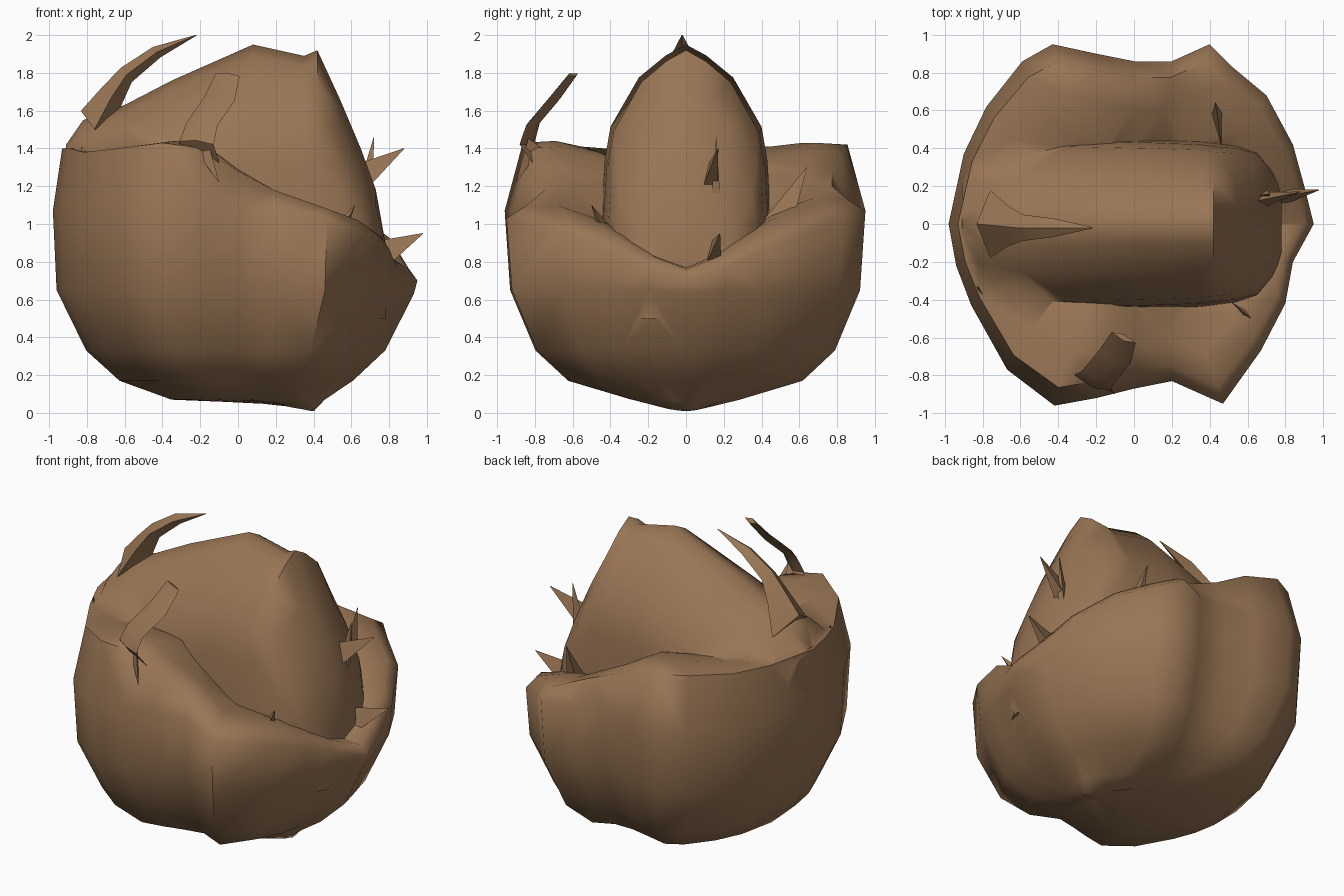
import bpy, bmesh, math
from mathutils import Vector

cube = bpy.data.objects.get("Cube")
if cube:
    bpy.data.objects.remove(cube, do_unlink=True)

brown = bpy.data.materials.new("earthy brown")
brown.use_nodes = True
brown.diffuse_color = (0.32, 0.18, 0.09, 1)
brown.node_tree.nodes["Principled BSDF"].inputs["Base Color"].default_value = (0.32, 0.18, 0.09, 1)


def loft(name, rings):
    """Skin closed rings of equal length and cap both ends."""
    bm = bmesh.new()
    loops = [[bm.verts.new(p) for p in ring] for ring in rings]
    n = len(loops[0])
    for a, b in zip(loops, loops[1:]):
        for i in range(n):
            j = (i + 1) % n
            bm.faces.new((a[i], a[j], b[j], b[i]))
    for cap in (loops[0], loops[-1]):
        mid = bm.verts.new(sum((v.co for v in cap), Vector()) / n)
        for i in range(n):
            bm.faces.new((cap[i], cap[(i + 1) % n], mid))
    bmesh.ops.triangulate(bm, faces=bm.faces[:])
    bmesh.ops.recalc_face_normals(bm, faces=bm.faces[:])
    mesh = bpy.data.meshes.new(name)
    bm.to_mesh(mesh)
    bm.free()
    mesh.materials.append(brown)
    obj = bpy.data.objects.new(name, mesh)
    bpy.context.collection.objects.link(obj)
    return obj


def smooth(obj, degrees):
    bpy.ops.object.select_all(action='DESELECT')
    obj.select_set(True)
    bpy.context.view_layer.objects.active = obj
    bpy.ops.object.shade_smooth_by_angle(angle=math.radians(degrees))


# Husk outline with rim height: low lip at +x, tall lobes towards -x
outline = [(.95, 0, .76), (.9, .2, .83), (.84, .42, .93), (.7, .68, 1.03), (.52, .83, 1.1),
           (.4, .95, 1.13), (.2, .86, 1.2), (0, .86, 1.28), (-.2, .9, 1.38), (-.43, .95, 1.42),
           (-.59, .86, 1.42), (-.78, .62, 1.4), (-.9, .37, 1.4), (-.98, 0, 1.4),
           (-.94, -.22, 1.4), (-.86, -.43, 1.38), (-.67, -.77, 1.4), (-.42, -.96, 1.43),
           (-.2, -.92, 1.4), (0, -.87, 1.28), (.2, -.83, 1.18), (.47, -.95, 1.09),
           (.67, -.67, 1.02), (.8, -.42, .93), (.84, -.2, .83)]


def husk_ring(sx, sy, height, shift=0.0):
    return [(shift + sx * x, sy * y, height(h)) for x, y, h in outline]


husk = loft("husk", [
    husk_ring(.15, .1, lambda h: .01 + .1 * (h - .76) ** 2, .26),
    husk_ring(.42, .3, lambda h: .07, .06),
    husk_ring(.64, .65, lambda h: .17),
    husk_ring(.82, .83, lambda h: .33),
    husk_ring(.98, .97, lambda h: min(.65, h - .13)),
    husk_ring(1.0, 1.0, lambda h: min(1.07, h - .06)),
    husk_ring(.95, .9, lambda h: h),
    husk_ring(.8, .72, lambda h: h + .01),
    husk_ring(.6, .48, lambda h: h - .05),
])

# Ridge: pointed arch running along x; stations are (x, half width, top)
arch = [(1, 0), (1.05, .33), (1, .58), (.93, .7), (.58, .88), (.25, .96), (0, 1)]
arch += [(-w, h) for w, h in reversed(arch[:-1])]
stations = [(-.91, .22, 1.42), (-.82, .36, 1.55), (-.6, .43, 1.63), (-.35, .44, 1.76),
            (.08, .43, 1.95), (.35, .42, 1.89), (.42, .41, 1.92), (.54, .4, 1.66),
            (.65, .37, 1.4), (.73, .28, 1.18), (.78, .2, .9)]


def ridge_ring(x, width, top):
    base = .5 + max(0, -x - .5)
    return [(x, width * u, base + (top - base) * v) for u, v in arch]


ridge = loft("ridge", [ridge_ring(*s) for s in stations])
union = husk.modifiers.new("join ridge", 'BOOLEAN')
union.operation = 'UNION'
union.solver = 'EXACT'
union.object = ridge
bpy.context.view_layer.objects.active = husk
bpy.ops.object.modifier_apply(modifier=union.name)
bpy.data.objects.remove(ridge, do_unlink=True)
husk.name = "seed_body"
smooth(husk, 65)


# Curled horns: flat strips swept along a path of (centre, half width)
def horn(name, path, across, thick):
    rings = []
    for centre, w in path:
        c, s, t = Vector(centre), Vector(across).normalized() * w, Vector(thick) * w
        rings.append([c + s, c + t, c - s, c - t])
    smooth(loft(name, rings), 40)


horn("crown_horn", [((-.76, 0, 1.5), .18), ((-.67, -.01, 1.67), .11), ((-.59, -.02, 1.79), .07),
                    ((-.43, -.02, 1.91), .05), ((-.22, -.02, 2.0), .003)],
     (0, 1, 0), (-.4, 0, .55))
horn("front_horn", [((-.2, -.72, 1.28), .13), ((-.22, -.84, 1.43), .1), ((-.19, -.81, 1.53), .09),
                    ((-.1, -.7, 1.66), .09), ((-.055, -.6, 1.79), .07)],
     (1, -.45, -.1), (0, -.25, .12))


# Torn shards: slim three-sided spikes
def shard(name, base, tip, width):
    b, t = Vector(base), Vector(tip)
    d = (t - b).normalized()
    side = d.cross(Vector((0, 0, 1))).normalized()
    up = side.cross(d)
    foot = [b + width * (math.cos(a) * up + .5 * math.sin(a) * side)
            for a in (0, math.tau / 3, 2 * math.tau / 3)]
    loft(name, [foot, [t + (p - b) * .02 for p in foot]])


shards = [
    ((.64, .12, 1.22), (.88, .17, 1.4), .1),
    ((.76, .14, .82), (.98, .18, .95), .1),
    ((.66, .15, 1.0), (.72, .16, 1.46), .08),
    ((.45, .5, .98), (.43, .64, 1.3), .1),
    ((.62, .4, .85), (.56, .53, 1.03), .08),
    ((.5, -.4, .9), (.62, -.5, 1.1), .07),
    ((-.2, -.8, 1.42), (-.1, -.9, 1.22), .06),
    ((-.78, -.4, 1.3), (-.83, -.33, 1.41), .06),
]
for i, (base, tip, width) in enumerate(shards):
    shard(f"shard_{i + 1}", base, tip, width)
